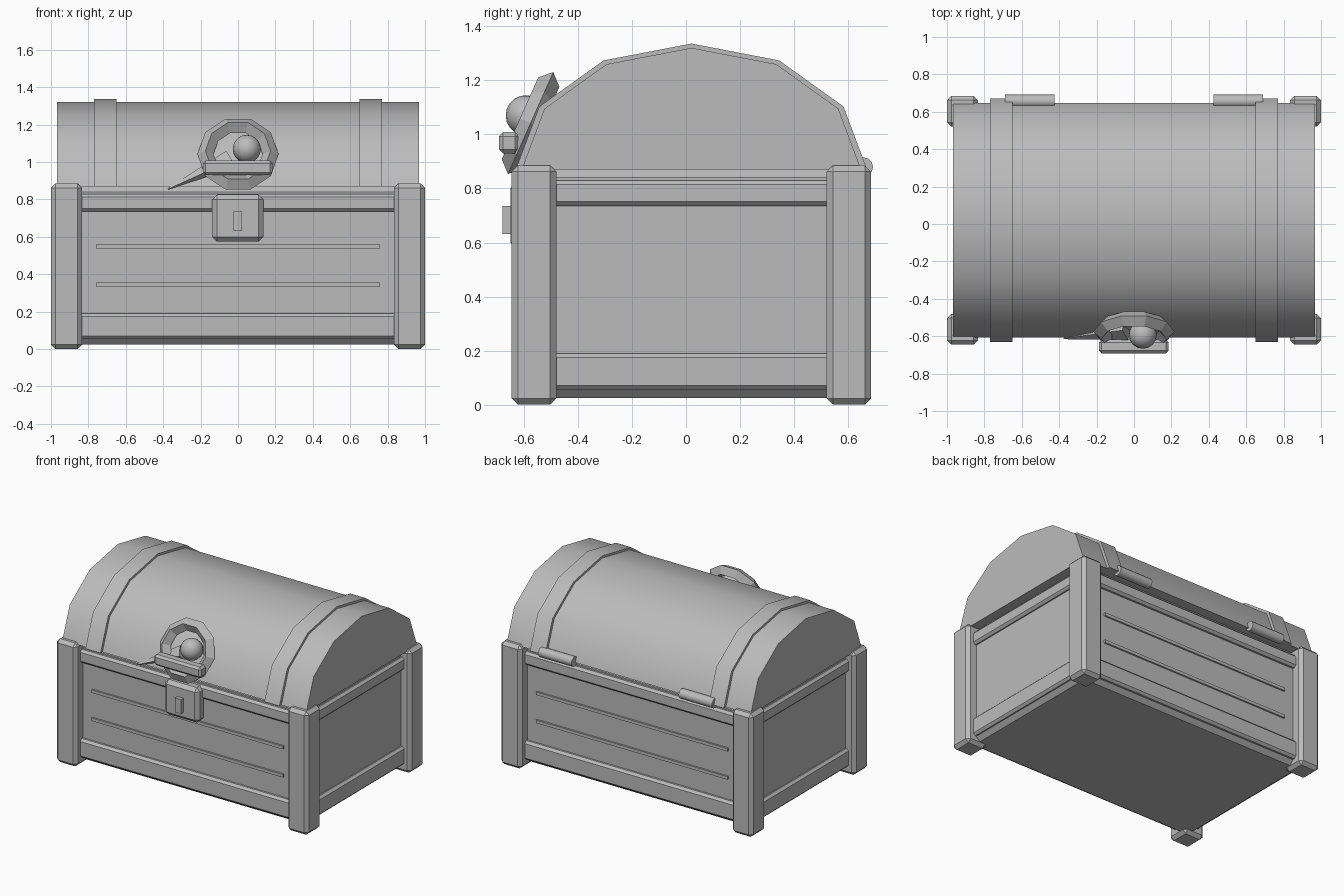
import bpy, bmesh, math
from mathutils import Vector, Matrix

cube = bpy.data.objects.get("Cube")
if cube:
    bpy.data.objects.remove(cube)

grey = bpy.data.materials.new("plain grey")
grey.use_nodes = True
grey.diffuse_color = (0.5, 0.5, 0.5, 1)
grey.node_tree.nodes["Principled BSDF"].inputs["Base Color"].default_value = (0.5, 0.5, 0.5, 1)

MID = 0.02   # depth centre of the chest


def finish(name, bm, smooth=None):
    bmesh.ops.recalc_face_normals(bm, faces=bm.faces)
    mesh = bpy.data.meshes.new(name)
    bm.to_mesh(mesh)
    bm.free()
    ob = bpy.data.objects.new(name, mesh)
    bpy.context.collection.objects.link(ob)
    mesh.materials.append(grey)
    if smooth:
        bpy.ops.object.select_all(action='DESELECT')
        ob.select_set(True)
        bpy.context.view_layer.objects.active = ob
        bpy.ops.object.shade_smooth_by_angle(angle=math.radians(smooth))
    return ob


def box(name, x, y, z, bevel=0):
    """Box from (low, high) ranges, with an optional chamfer."""
    bm = bmesh.new()
    bmesh.ops.create_cube(bm, size=1)
    for v in bm.verts:
        v.co = [r[0] if c < 0 else r[1] for c, r in zip(v.co, (x, y, z))]
    if bevel:
        bmesh.ops.bevel(bm, geom=bm.edges[:], offset=bevel, segments=1, affect='EDGES')
    return finish(name, bm)


def arch(name, x0, x1, depth, height):
    """Half-round barrel with six facets, running along x."""
    bm = bmesh.new()
    ring = []
    for i in range(7):
        a = math.pi * i / 6
        ring.append(bm.verts.new((x0, MID - depth * math.cos(a), 0.87 + height * math.sin(a))))
    face = bm.faces.new(ring)
    ext = bmesh.ops.extrude_face_region(bm, geom=[face], use_keep_orig=True)
    for v in ext["geom"]:
        if isinstance(v, bmesh.types.BMVert):
            v.co.x = x1
    return finish(name, bm, 40)


def cone(name, start, end, r0, r1, sides, smooth=None):
    bm = bmesh.new()
    start, end = Vector(start), Vector(end)
    axis = end - start
    turn = axis.to_track_quat('Z', 'Y').to_matrix().to_4x4()
    bmesh.ops.create_cone(bm, cap_ends=True, segments=sides, radius1=r0, radius2=r1,
                          depth=axis.length,
                          matrix=Matrix.Translation((start + end) / 2) @ turn)
    return finish(name, bm, smooth)


# Chest body
box("chest_body", (-0.93, 0.93), (MID - 0.585, MID + 0.585), (0.025, 0.87), 0.03)

# Corner posts
for sx, side in ((-1, "right"), (1, "left")):
    xr = sorted((sx * 0.835, sx * 1.0))
    box("front_post_" + side, xr, (-0.645, -0.48), (0, 0.885), 0.023)
    box("back_post_" + side, xr, (0.52, 0.685), (0, 0.885), 0.023)

# Rails around the body
for label, z in (("lower", (0.055, 0.19)), ("upper", (0.735, 0.83))):
    for sy, side in ((-1, "front"), (1, "back")):
        yr = sorted((MID + sy * 0.55, MID + sy * 0.615))
        box(label + "_rail_" + side, (-0.9, 0.9), yr, z, 0.016)
    for sx, side in ((-1, "right"), (1, "left")):
        xr = sorted((sx * 0.9, sx * 0.955))
        box(label + "_rail_" + side, xr, (-0.55, 0.59), z, 0.016)

# Thin plank battens
for sy, side in ((-1, "front"), (1, "back")):
    for z in (0.335, 0.537):
        yr = sorted((MID + sy * 0.57, MID + sy * 0.597))
        box("batten_" + side, (-0.76, 0.76), yr, (z, z + 0.022))

# Lid and its straps
arch("lid", -0.968, 0.968, 0.628, 0.45)
for x0, x1 in ((-0.77, -0.65), (0.65, 0.77)):
    arch("lid_strap", x0, x1, 0.65, 0.466)

# Hinges
for sx in (-1, 1):
    cone("hinge", (sx * 0.425, 0.657, 0.88), (sx * 0.69, 0.657, 0.88), 0.035, 0.035, 12, 40)

# Lock plate and keyhole block
box("lock_plate", (-0.138, 0.135), (-0.65, -0.56), (0.575, 0.825), 0.025)
box("keyhole_block", (-0.026, 0.022), (-0.678, -0.64), (0.632, 0.735))

# Faceted ring leaning on the lid
bm = bmesh.new()
lean = Matrix.Translation((0, -0.575, 1.042)) @ Matrix.Rotation(math.radians(66), 4, 'X')
loops = []
for i in range(10):
    a = math.tau * i / 10
    loop = []
    for j in range(4):
        b = math.tau * j / 4
        r = 0.174 + 0.043 * math.cos(b)
        p = Vector((r * math.cos(a), r * math.sin(a), 0.043 * math.sin(b)))
        loop.append(bm.verts.new(lean @ p))
    loops.append(loop)
for i in range(10):
    p, q = loops[i], loops[(i + 1) % 10]
    for j in range(4):
        k = (j + 1) % 4
        bm.faces.new((p[j], q[j], q[k], p[k]))
finish("ring", bm)

# Ball, cross bar and pointed tongue
bm = bmesh.new()
bmesh.ops.create_uvsphere(bm, u_segments=16, v_segments=10, radius=0.075,
                          matrix=Matrix.Translation((0.047, -0.592, 1.07)))
finish("ball", bm, 40)
box("cross_bar", (-0.188, 0.185), (-0.692, -0.618), (0.93, 1.008), 0.015)
cone("tongue", (-0.04, -0.565, 1.01), (-0.375, -0.612, 0.855), 0.055, 0.004, 4)
